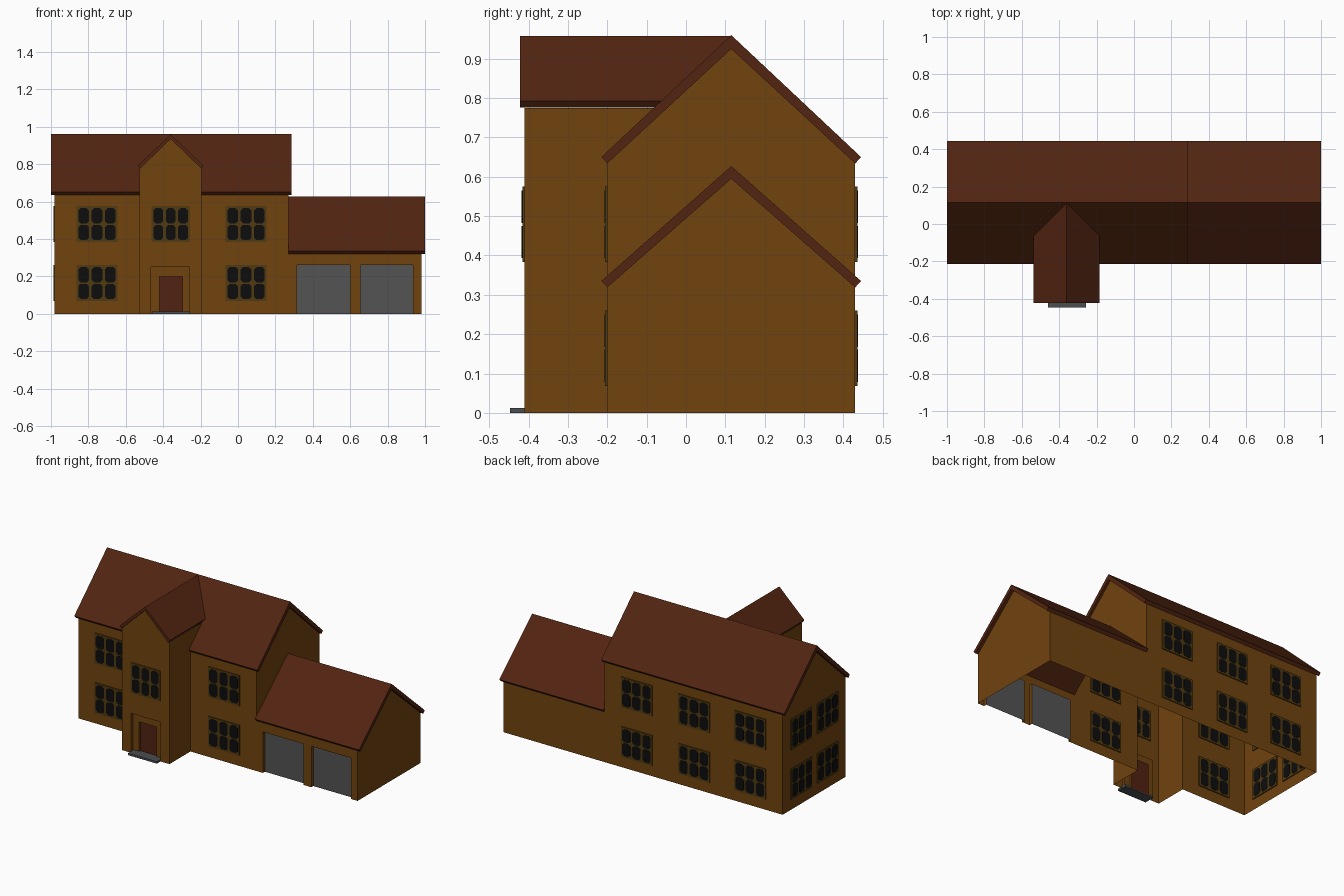
import bpy, bmesh
from mathutils import Vector

cube = bpy.data.objects.get("Cube")
if cube:
    bpy.data.objects.remove(cube, do_unlink=True)


def material(name, r, g, b):
    m = bpy.data.materials.new(name)
    m.use_nodes = True
    m.diffuse_color = (r, g, b, 1)
    m.node_tree.nodes["Principled BSDF"].inputs["Base Color"].default_value = (r, g, b, 1)
    return m


WALL = material("ochre wall", 0.165, 0.056, 0.0045)
ROOF = material("red brown roof", 0.084, 0.018, 0.0055)
FRAME = material("olive frame", 0.08, 0.042, 0.005)
GLASS = material("black glass", 0.004, 0.004, 0.004)
GREY = material("grey garage door", 0.088, 0.088, 0.088)
STONE = material("dark stone", 0.07, 0.075, 0.08)
DOOR = material("red brown door", 0.082, 0.016, 0.006)


def finish(name, bm, *mats):
    mesh = bpy.data.meshes.new(name)
    bm.to_mesh(mesh)
    bm.free()
    for m in mats:
        mesh.materials.append(m)
    obj = bpy.data.objects.new(name, mesh)
    bpy.context.collection.objects.link(obj)
    return obj


def place(axis, u, v, d):
    # profile plane (u, v) with depth d along the given axis
    return Vector((u, d, v)) if axis == "y" else Vector((d, u, v))


def prism(bm, axis, profile, start, end, mat=0):
    # end may be a function of profile height
    far = end if callable(end) else (lambda v: end)
    a = [bm.verts.new(place(axis, u, v, start)) for u, v in profile]
    b = [bm.verts.new(place(axis, u, v, far(v))) for u, v in profile]
    n = len(a)
    faces = [bm.faces.new(a), bm.faces.new(b[::-1])]
    faces += [bm.faces.new((a[i], b[i], b[(i + 1) % n], a[(i + 1) % n])) for i in range(n)]
    for f in faces:
        f.material_index = mat
    bmesh.ops.recalc_face_normals(bm, faces=faces)


def solid(name, axis, profile, start, end, mat):
    bm = bmesh.new()
    prism(bm, axis, profile, start, end)
    return finish(name, bm, mat)


def shell(name, panels, center, mats, outward=True):
    # thin panels: (axis, depth, outline, material slot), turned away from center
    bm = bmesh.new()
    for axis, d, outline, slot in panels:
        f = bm.faces.new([bm.verts.new(place(axis, u, v, d)) for u, v in outline])
        f.material_index = slot
        f.normal_update()
        if (f.normal.dot(f.calc_center_median() - Vector(center)) > 0) != outward:
            f.normal_flip()
    bmesh.ops.remove_doubles(bm, verts=bm.verts, dist=0.0001)
    return finish(name, bm, *mats)


def rect(u0, u1, v0, v1):
    return [(u0, v0), (u1, v0), (u1, v1), (u0, v1)]


def notched(x0, x1, openings, top):
    # wall outline with openings cut up from the ground
    pts = [(x0, 0)]
    for a, b, h in openings:
        pts += [(a, 0), (a, h), (b, h), (b, 0)]
    return pts + [(x1, 0)] + top


def recess(name, x0, x1, h, y0, y1, back, mat):
    # reveals and back panel of a ground level opening
    bm_panels = [("x", x, rect(y0, y1, 0, h), 0) for x in (x0, x1)]
    bm_panels.append(("y", y1, back, 1))
    shell(name, bm_panels, ((x0 + x1) / 2, y0, h / 2), (WALL, mat), False)
    solid(name + "_lintel", "y", rect(x0, x1, h, h + 0.001), y0, y1, WALL)


# Main dimensions
LEFT, MID, RIGHT = -0.98, 0.27, 0.98
FRONT, BACK, RIDGE = -0.2, 0.43, 0.115
PORCH, PX, PW = -0.41, -0.36, 0.166
EAVE, LOW = 0.637, 0.32
P0, P1 = PX - PW, PX + PW

# Main house walls
gable = [(FRONT, 0), (FRONT, EAVE), (RIDGE, 0.925), (BACK, EAVE), (BACK, 0)]
upper_gable = [(FRONT, LOW)] + gable[1:4] + [(BACK, LOW), (RIDGE, 0.597)]
shell("main_walls", [
    ("y", FRONT, rect(LEFT, P0, 0, EAVE), 0),
    ("y", FRONT, rect(P1, MID, 0, EAVE), 0),
    ("y", BACK, rect(LEFT, MID, 0, EAVE), 0),
    ("x", LEFT, gable, 0),
    ("x", MID, upper_gable, 0),
], (PX, RIDGE, 0.3), (WALL,))

# Garage walls and doors
doors = [(0.315, 0.6, 0.26), (0.655, 0.935, 0.26)]
garage_front = notched(MID, RIGHT, doors, [(RIGHT, LOW), (MID, LOW)])
garage_gable = [(FRONT, 0), (FRONT, LOW), (RIDGE, 0.595), (BACK, LOW), (BACK, 0)]
shell("garage_walls", [
    ("y", FRONT, garage_front, 0),
    ("y", BACK, rect(MID, RIGHT, 0, LOW), 0),
    ("x", RIGHT, garage_gable, 0),
], (0.6, RIDGE, 0.2), (WALL,))
for side, (a, b, h) in zip(("right", "left"), doors):
    recess("garage_door_" + side, a, b, h, FRONT, FRONT + 0.02, rect(a, b, 0, h), GREY)

# Front porch wing with a stepped doorway
outer, inner = (-0.465, -0.258, 0.25), (-0.421, -0.298, 0.2)
porch_top = [(P1, 0.775), (PX, 0.935), (P0, 0.775)]
cheek = [(PORCH, 0), (FRONT, 0), (FRONT, EAVE), (-0.06, 0.775), (PORCH, 0.775)]
shell("porch_walls", [
    ("y", PORCH, notched(P0, P1, [outer], porch_top), 0),
    ("x", P0, cheek, 0),
    ("x", P1, cheek, 0),
], (PX, FRONT, 0.4), (WALL,))
a, b, h = outer
recess("door_surround", a, b, h, PORCH, PORCH + 0.02,
       notched(a, b, [inner], [(b, h), (a, h)]), WALL)
a, b, h = inner
recess("front_door", a, b, h, PORCH + 0.02, PORCH + 0.035, rect(a, b, 0, h), DOOR)
solid("door_step", "y", rect(-0.46, -0.257, 0, 0.013), -0.447, PORCH + 0.03, STONE)


# Roofs: bent slabs with square cut eaves
def roof_profile(mid, half, eave, ridge, inset, inner_ridge):
    return [(mid - half, eave), (mid, ridge), (mid + half, eave),
            (mid + half - inset, eave - 0.016), (mid, inner_ridge),
            (mid - half + inset, eave - 0.016)]


solid("main_roof", "x", roof_profile(RIDGE, 0.33, 0.65, 0.96, 0.015, 0.925), -1, 0.285, ROOF)
solid("garage_roof", "x", roof_profile(RIDGE, 0.33, 0.335, 0.627, 0.015, 0.595), MID, 1, ROOF)
solid("porch_roof", "y", roof_profile(PX, 0.176, 0.792, 0.958, 0.012, 0.935), -0.422,
      lambda z: -0.215 + (z - 0.65) * 0.33 / 0.31, ROOF)


# Windows: frame slab with six clipped-corner panes
def window(name, axis, depth, u, z, width):
    bm = bmesh.new()
    w, hgt, c = width / 2, 0.096, 0.013
    prism(bm, axis, rect(u - w, u + w, z - hgt, z + hgt), depth - 0.006, depth + 0.006)
    pitch = (width - 0.006) / 3
    pw, ph = pitch / 2 - 0.007, 0.041
    for i in (-1, 0, 1):
        for j in (-1, 1):
            x, y = u + i * pitch, z + j * 0.0445
            pane = []
            for sx, sy in ((-1, -1), (1, -1), (1, 1), (-1, 1)):
                corner = [(x + sx * (pw - c), y + sy * ph), (x + sx * pw, y + sy * (ph - c))]
                pane += corner if sx != sy else corner[::-1]
            # keep the outline running one way round
            pane.sort(key=lambda p: Vector((p[0] - x, p[1] - y)).angle_signed(Vector((1, 0))))
            prism(bm, axis, pane, depth - 0.0075, depth + 0.0075, 1)
    finish(name, bm, FRAME, GLASS)


for level, z in (("lower", 0.164), ("upper", 0.479)):
    for side, x in (("right", -0.754), ("left", 0.043)):
        window(f"front_window_{level}_{side}", "y", FRONT, x, z, 0.22)
    for side, x in (("right", -0.754), ("middle", PX), ("left", 0.043)):
        window(f"back_window_{level}_{side}", "y", BACK, x, z, 0.22)
    for side, y in (("front", -0.017), ("back", 0.247)):
        window(f"side_window_{level}_{side}", "x", LEFT, y, z, 0.21)
window("porch_window", "y", PORCH, PX, 0.479, 0.205)
